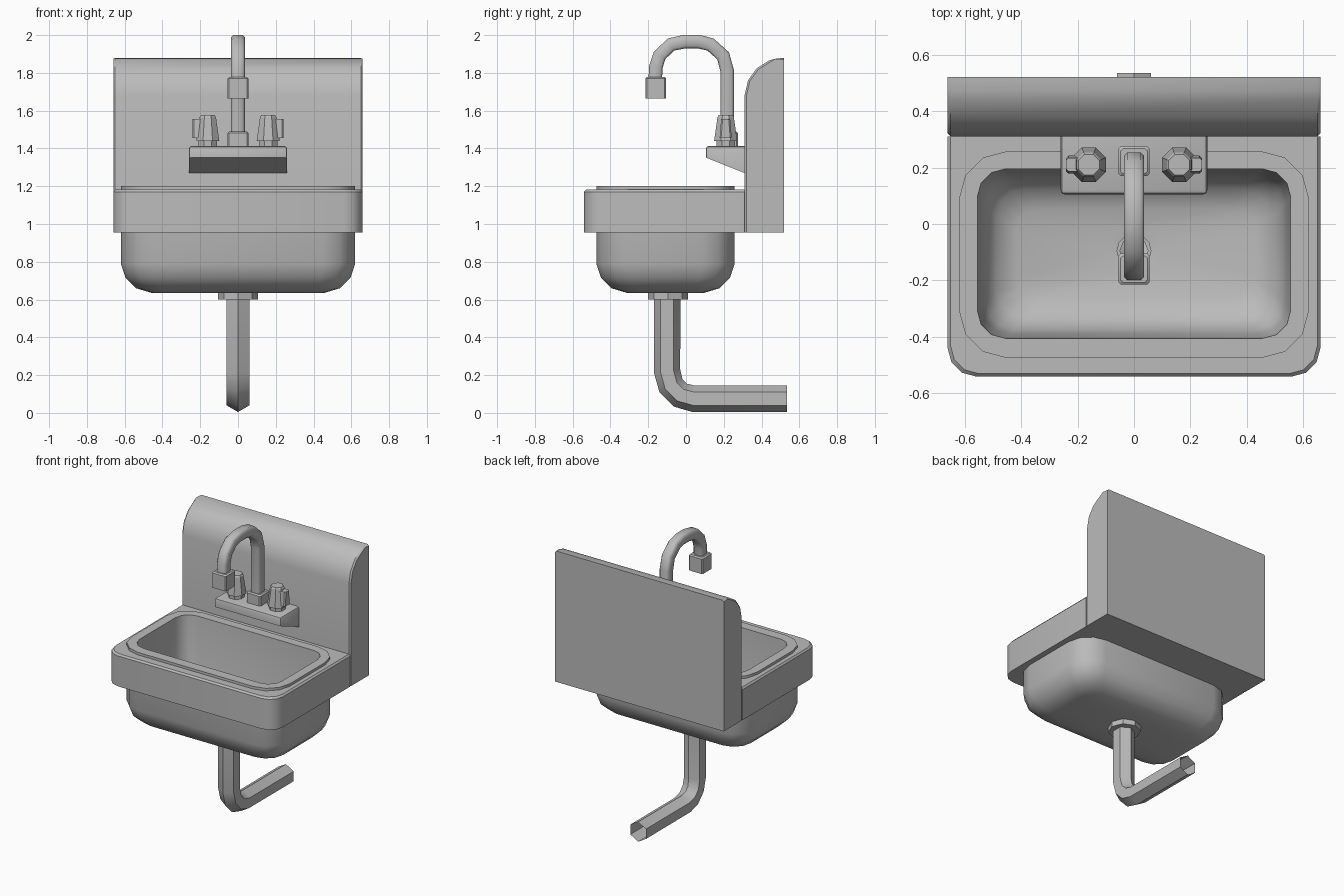
import bpy, bmesh, math
from mathutils import Vector

cube = bpy.data.objects.get("Cube")
if cube:
    bpy.data.objects.remove(cube, do_unlink=True)

GREY = (0.5, 0.5, 0.5, 1)
mat = bpy.data.materials.new("grey_ceramic")
mat.use_nodes = True
mat.diffuse_color = GREY
mat.node_tree.nodes["Principled BSDF"].inputs["Base Color"].default_value = GREY


def finish(bm, name, angle=35):
    """Turn a bmesh into a shaded object with the shared material."""
    bmesh.ops.remove_doubles(bm, verts=bm.verts, dist=0.0005)
    bmesh.ops.recalc_face_normals(bm, faces=bm.faces)
    mesh = bpy.data.meshes.new(name)
    bm.to_mesh(mesh)
    bm.free()
    mesh.materials.append(mat)
    obj = bpy.data.objects.new(name, mesh)
    bpy.context.collection.objects.link(obj)
    bpy.ops.object.select_all(action="DESELECT")
    obj.select_set(True)
    bpy.context.view_layer.objects.active = obj
    bpy.ops.object.shade_smooth_by_angle(angle=math.radians(angle))
    return obj


def loop(hx, y0, y1, z, front, back, segs=3):
    """Rounded rectangle in plan, with separate front and back radii."""
    points = []
    corners = ((1, y1, -1, back), (-1, y1, -1, back), (-1, y0, 1, front), (1, y0, 1, front))
    for k, (sx, y, sy, r) in enumerate(corners):
        for i in range(segs + 1):
            a = math.pi / 2 * (k + i / segs)
            points.append((sx * (hx - r) + r * math.cos(a), y + sy * r + r * math.sin(a), z))
    return points


def circle(r, z, y=-0.095, segs=3):
    return loop(r, y - r, y + r, z, r, r, segs)


def loft(name, loops, cap=False, closed=False, angle=35):
    bm = bmesh.new()
    rows = [[bm.verts.new(p) for p in ring] for ring in loops]
    pairs = list(zip(rows, rows[1:]))
    if closed:
        pairs.append((rows[-1], rows[0]))
    for a, b in pairs:
        for i in range(len(a)):
            j = (i + 1) % len(a)
            bm.faces.new((a[i], a[j], b[j], b[i]))
    if cap:
        bm.faces.new(rows[0])
        bm.faces.new(rows[-1])
    return finish(bm, name, angle)


def prism(name, profile, hx, bevel, keep, segments=1):
    """Extrude a y-z profile along x and bevel the edges chosen by keep."""
    bm = bmesh.new()
    ends = [[bm.verts.new((x, y, z)) for y, z in profile] for x in (-hx, hx)]
    for end in ends:
        bm.faces.new(end)
    for i in range(len(profile)):
        j = (i + 1) % len(profile)
        bm.faces.new((ends[0][i], ends[0][j], ends[1][j], ends[1][i]))
    edges = [e for e in bm.edges if keep(*[v.co for v in e.verts])]
    bmesh.ops.bevel(bm, geom=edges, offset=bevel, segments=segments, affect="EDGES", profile=0.5)
    return finish(bm, name)


def tube(name, path, section, cap):
    """Sweep a cross-section along a path in the y-z plane."""
    path = [Vector((0, y, z)) for y, z in path]
    loops = []
    for i, p in enumerate(path):
        before = (p - path[i - 1]).normalized() if i else Vector()
        after = (path[i + 1] - p).normalized() if i < len(path) - 1 else Vector()
        tangent = (before + after).normalized()
        side = Vector((1, 0, 0)).cross(tangent)
        loops.append([p + Vector((u, 0, 0)) + side * v for u, v in section])
    return loft(name, loops, cap=cap, angle=50)


def block(name, hx, y0, y1, z0, z1):
    b = 0.008
    return loft(name, [loop(hx, y0, y1, z0, b, b, 1),
                       loop(hx, y0, y1, z1 - b, b, b, 1),
                       loop(hx - b, y0 + b, y1 - b, z1, b, b, 1)], cap=True)


# Apron with rounded front corners, open where the basin hangs
loft("apron", [
    loop(0.61, -0.465, 0.245, 0.955, 0.16, 0.16),
    loop(0.66, -0.54, 0.31, 0.955, 0.1, 0),
    loop(0.66, -0.54, 0.31, 1.17, 0.1, 0),
    loop(0.65, -0.53, 0.31, 1.182, 0.1, 0),
    loop(0.61, -0.465, 0.245, 1.182, 0.16, 0.16)])

# Backsplash with a rolled top front edge
prism("backsplash",
      [(0.52, 0.955), (0.31, 0.955), (0.31, 1.68), (0.328, 1.76), (0.375, 1.825),
       (0.44, 1.866), (0.475, 1.875), (0.52, 1.88)],
      0.66, 0.01,
      lambda a, b: a.x == b.x and min(a.y, b.y) < 0.5 and max(a.z, b.z) > 1)


def basin_loop(inset, z, r, inner=False):
    if inner:
        return loop(0.555 - inset, -0.405 + inset, 0.195 - inset, z, r, r)
    return loop(0.62 - inset, -0.475 + inset, 0.258 - inset, z, r, r)


# Basin shell: drain hole, outside, rim, inside, and back to the drain hole
loft("basin", [
    circle(0.06, 0.636),
    circle(0.095, 0.636),
    basin_loop(0.16, 0.636, 0.1),
    basin_loop(0.08, 0.66, 0.13),
    basin_loop(0.025, 0.715, 0.155),
    basin_loop(0, 0.79, 0.17),
    basin_loop(0, 1.2, 0.17),
    basin_loop(0, 1.2, 0.1, True),
    basin_loop(0.015, 0.85, 0.1, True),
    basin_loop(0.03, 0.77, 0.1, True),
    basin_loop(0.07, 0.7, 0.1, True),
    basin_loop(0.14, 0.67, 0.08, True),
    circle(0.095, 0.66),
    circle(0.06, 0.655)], closed=True, angle=45)

# Drain collar and waste pipe
loft("drain_collar", [circle(r, z, segs=2) for r, z in
                      ((0.05, 0.64), (0.105, 0.64), (0.105, 0.6), (0.05, 0.6))], closed=True)
hexagon = [(0.07 * math.sin(i * math.pi / 3), 0.07 * math.cos(i * math.pi / 3)) for i in range(6)]
tube("waste_pipe",
     [(-0.1, 0.65), (-0.1, 0.22), (-0.08, 0.145), (-0.03, 0.094), (0.04, 0.075), (0.535, 0.075)],
     hexagon, False)

# Faucet deck, sloping underneath back to the wall
prism("faucet_deck", [(0.31, 1.27), (0.105, 1.352), (0.105, 1.413), (0.31, 1.413)],
      0.26, 0.015,
      lambda a, b: (a.z > 1.4 and b.z > 1.4 and min(a.y, b.y) < 0.2)
      or (a.y < 0.2 and b.y < 0.2 and a.x == b.x), 2)

# Gooseneck spout with a chamfered square section
w, c = 0.036, 0.024
square = [(w, -c), (w, c), (c, w), (-c, w), (-w, c), (-w, -c), (-c, -w), (c, -w)]
block("spout_base", 0.055, 0.17, 0.275, 1.4, 1.49)
tube("spout",
     [(0.218, 1.45), (0.218, 1.81), (0.197, 1.89), (0.13, 1.95), (0.065, 1.966),
      (-0.005, 1.966), (-0.08, 1.95), (-0.14, 1.892), (-0.16, 1.83), (-0.163, 1.75)],
     square, True)
block("spout_tip", 0.055, -0.215, -0.105, 1.665, 1.778)

# Pair of tapered octagonal taps, each with an outward grip
for side, name in ((1, "left"), (-1, "right")):
    profile = ((0.053, 1.4), (0.053, 1.44), (0.066, 1.44), (0.047, 1.565), (0.04, 1.576))
    tap = loft(name + "_tap", [circle(r, z, 0, 2) for r, z in profile], cap=True, angle=20)
    tap.location = (side * 0.16, 0.21, 0)
    tap.rotation_euler.z = math.pi / 8
    grip = loft(name + "_tap_grip", [loop(0.03, -0.032, 0.032, 1.455, 0.008, 0.008, 1),
                                     loop(0.03, -0.024, 0.024, 1.555, 0.008, 0.008, 1)], cap=True)
    grip.location = (side * 0.21, 0.21, 0)
